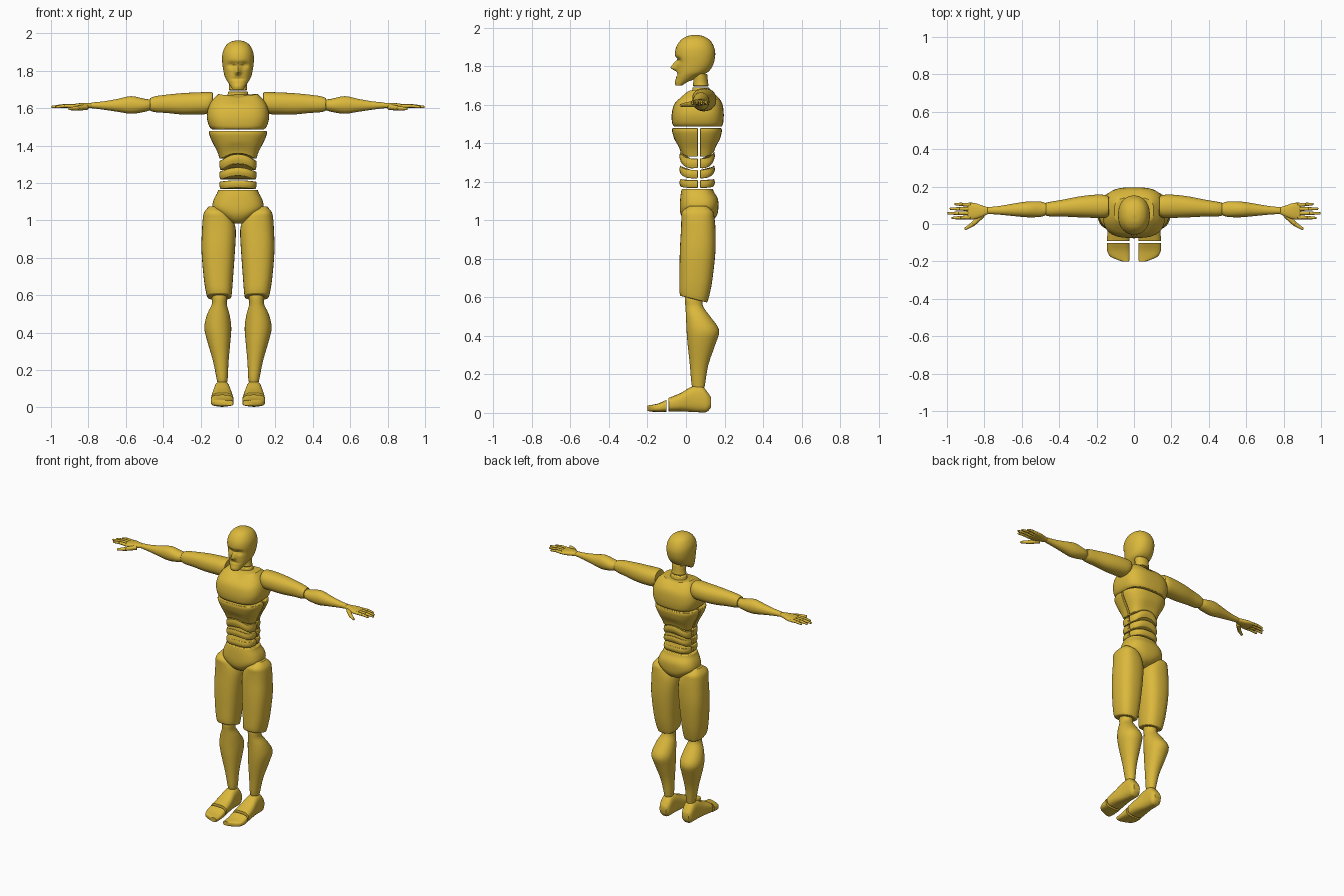
import bpy
import bmesh
from math import cos, sin, tau, exp, radians
from mathutils import Vector

cube = bpy.data.objects.get("Cube")
if cube:
    bpy.data.objects.remove(cube, do_unlink=True)

gold = bpy.data.materials.new("golden_yellow")
gold.use_nodes = True
gold.diffuse_color = (0.71, 0.48, 0.045, 1)
shader = next(n for n in gold.node_tree.nodes if n.type == "BSDF_PRINCIPLED")
shader.inputs["Base Color"].default_value = gold.diffuse_color
shader.inputs["Roughness"].default_value = 0.5

SIDES = (("left", 1), ("right", -1))


def finish(name, bm, bevel=0.005):
    """Turn a bmesh into a smooth shaded object with softened rims."""
    bmesh.ops.recalc_face_normals(bm, faces=bm.faces)
    mesh = bpy.data.meshes.new(name)
    bm.to_mesh(mesh)
    bm.free()
    mesh.materials.append(gold)
    obj = bpy.data.objects.new(name, mesh)
    bpy.context.collection.objects.link(obj)
    bpy.ops.object.select_all(action="DESELECT")
    obj.select_set(True)
    bpy.context.view_layer.objects.active = obj
    bpy.ops.object.shade_smooth_by_angle(angle=radians(40))
    if bevel:
        mod = obj.modifiers.new("soft_rim", "BEVEL")
        mod.width = bevel
        mod.segments = 2
        mod.limit_method = "ANGLE"
        mod.angle_limit = radians(50)
    return obj


def spline(rows, steps):
    """Catmull-Rom interpolation between cross-sections."""
    rows = [Vector(r) / 100 for r in rows]
    out = []
    for i in range(len(rows) - 1):
        b, c = rows[i], rows[i + 1]
        a, d = rows[max(i - 1, 0)], rows[min(i + 2, len(rows) - 1)]
        for k in range(steps):
            t = k / steps
            out.append(b + (c - a) * t / 2 + (a - b * 2.5 + c * 2 - d / 2) * t * t
                       + ((b - c) * 3 + d - a) * t ** 3 / 2)
    return out + [rows[-1]]


def loft(rows, axis="z", power=2.4, side=1, segs=32, steps=3, shift=None):
    """Skin sections (position, low a, high a, low b, high b), in hundredths."""
    bm = bmesh.new()
    rings = []
    for t, a0, a1, b0, b1 in spline(rows, steps):
        ring = []
        for i in range(segs):
            c, s = cos(tau * i / segs), sin(tau * i / segs)
            a = (a0 + a1) / 2 + (a1 - a0) / 2 * abs(c) ** (2 / power) * (1 if c > 0 else -1)
            b = (b0 + b1) / 2 + (b1 - b0) / 2 * abs(s) ** (2 / power) * (1 if s > 0 else -1)
            p = {"z": (a, b, t), "x": (t, a, b), "y": (a, t, b)}[axis]
            v = bm.verts.new(p)
            if shift:
                v.co += Vector(shift(*p))
            v.co.x *= side
            ring.append(v)
        rings.append(ring)
    for lo, hi in zip(rings, rings[1:]):
        for i in range(segs):
            j = (i + 1) % segs
            bm.faces.new((lo[i], lo[j], hi[j], hi[i]))
    bm.faces.new(rings[0])
    bm.faces.new(rings[-1])
    return bm


def sym(rows):
    """Centred sections from (z, half width, front, back)."""
    return [(z, -w, w, y0, y1) for z, w, y0, y1 in rows]


def split(name, bm):
    """Cut a torso block into front and back halves with a gap."""
    for half, sign in (("front", -1), ("back", 1)):
        part = bm.copy()
        geom = part.verts[:] + part.edges[:] + part.faces[:]
        bmesh.ops.bisect_plane(part, geom=geom, plane_co=(0, 0.067 + sign * 0.006, 0),
                               plane_no=(0, sign, 0), clear_inner=True)
        bmesh.ops.holes_fill(part, edges=[e for e in part.edges if e.is_boundary])
        finish(name + "_" + half, part, 0.003)
    bm.free()


def face_shape(x, y, z):
    """Eye sockets, brow, mouth and nose pushed into the face."""
    if y > 0.03:
        return 0, 0, 0
    def blob(cx, cz, rx, rz):
        return exp(-((abs(x) - cx) / rx) ** 2 - ((z - cz) / rz) ** 2)
    push = 0.016 * blob(0.035, 1.83, 0.022, 0.016) + 0.01 * blob(0, 1.835, 0.02, 0.01)
    push += 0.006 * blob(0, 1.757, 0.03, 0.008) - 0.008 * blob(0, 1.715, 0.03, 0.018)
    nose = exp(-(x / 0.013) ** 2) * max(0, 1 - abs(z - 1.79) / (0.045 if z > 1.79 else 0.018))
    return 0, push - 0.034 * nose, 0


# Head and neck
head = sym([(170, 2.8, -5, -1.5), (172, 4.2, -5, 2), (174.5, 5.8, -5, 6.5),
            (177, 7.1, -4.9, 11.5), (181, 8, -5, 14.2), (186, 8.5, -5.7, 15.2),
            (190, 8.1, -5, 14.5), (193.5, 6.4, -2.7, 12.4), (195.5, 3.8, .5, 9), (196.2, 1, 4, 6)])
finish("head", loft(head, power=2.2, segs=64, steps=7, shift=face_shape))
finish("upper_neck", loft(sym([(169.5, 5, 3.6, 11.8), (172, 4.7, 3.8, 11.4), (176, 5, 4, 11)]), power=2))
finish("lower_neck", loft(sym([(163, 6.4, 2.2, 13.5), (166, 5.8, 3, 12.6), (169, 5.2, 3.4, 12)]), power=2))

# Chest, with a dipped collar
chest = sym([(148.7, 14, -6.3, 18.6), (150.5, 15.5, -7.2, 19.3), (155, 16.6, -7.4, 19.6),
             (160, 16, -6.2, 19), (164, 14, -3, 17), (167.5, 10.5, .3, 14.2)])
finish("chest", loft(chest, power=3, segs=48, steps=4, shift=lambda x, y, z: (
    0, 0, -0.02 * max(0, 1 - abs(x) / 0.1) * max(0, (z - 1.62) / 0.055))))


# Rib block and waist blocks, each arched over the belly
def arch(height, start, span):
    return lambda x, y, z: (0, 0, height * max(0, 1 - (x / 0.09) ** 2)
                            * min(1, max(0, (start - z) / span)))


ribs = sym([(133, 9.8, -3, 14.7), (137, 11.2, -4.2, 15.8), (142, 13.8, -6, 17.6),
            (146, 15.4, -7.2, 18.6), (147.8, 15.3, -7, 18.4)])
split("ribs", loft(ribs, power=2.8, segs=48, shift=arch(0.03, 1.42, 0.08)))
for name, low, high, lift in (("upper_waist", 127, 132, .036), ("middle_waist", 121.8, 126.2, .022),
                              ("lower_waist", 116.8, 120.8, .006)):
    mid = (low + high) / 2
    block = sym([(low, 9.4, -2.8, 14.2), (mid, 10, -3.4, 15), (high, 9.7, -3, 14.6)])
    split(name, loft(block, power=2.8, segs=48, shift=arch(lift, 2, .1)))

# Pelvis
pelvis = sym([(98.2, 2.6, 2, 10), (100, 5.6, -.8, 14), (103, 10, -2.7, 16.2), (106.5, 13.6, -3.2, 16.8),
              (111, 13, -3, 16.6), (114.5, 11.2, -2.6, 14.6), (116.3, 10.6, -2.2, 14)])
finish("pelvis", loft(pelvis, power=2.6, segs=48))

# Section tables for the limbs, given for the +x side
THIGH = [(59, 3.6, 16.4, -3, 11), (62, 3.2, 17.2, -3.4, 12), (70, 2.6, 18.4, -3.4, 13.8),
         (84, 1.6, 19.5, -3.2, 15.3), (95, 1.2, 19.2, -2.6, 15.3), (101, 3, 18.8, -2.4, 14.8),
         (104.5, 6, 18, -2, 14), (107.5, 10, 15.5, 2, 10.5)]
SHIN = [(13, 6, 11, 3.5, 9.5), (15.5, 5.5, 11.5, 2.8, 10), (25, 5, 13.4, 2, 11.6),
        (36, 4, 16.6, .8, 15.4), (43, 3.6, 18, .3, 17.2), (50, 4.6, 16.4, 0, 12.6),
        (55, 6, 14, -.3, 9), (59, 5.8, 13.8, -.6, 8.4), (63, 7, 12.6, 0, 7)]
FOOT = [(13, 6.2, 11, 3, 8), (11, 4.8, 12.2, .6, 11), (8, 4.4, 12.6, .3, 14),
        (3, 4, 13, .5, 13.6), (-3, 3, 14, .8, 10.2), (-9, 2.4, 14.5, .6, 7.8)]
TOES = [(-10.2, 2.4, 14.5, .5, 6.8), (-14, 2.3, 14.4, .5, 5), (-17.5, 2.3, 12.5, .6, 4.2),
        (-20, 2.6, 6.5, 1, 3.8)]
UPPER_ARM = [(13.5, 4.5, 14.5, 159, 168.4), (16, 3.2, 15.6, 157, 168.6), (22, 3.3, 15.6, 156.6, 168.4),
             (30, 3.6, 14.6, 156.6, 168), (38, 4, 13, 157.4, 167.2), (44, 4, 12, 157.8, 166.4),
             (47, 4.4, 11.4, 158.6, 165.4)]
FOREARM = [(46.5, 5, 10.8, 159, 164.6), (50, 3.8, 12, 158, 165), (57, 3.6, 12, 157, 166.4),
           (64, 4.2, 11, 158, 165), (72, 5, 9.6, 159.2, 163.6), (78.5, 5.4, 9, 160, 163)]
HAND = [(77.5, 5.6, 8.8, 160.2, 162.8), (81, 4, 9.8, 159.8, 162.8), (85, 2.6, 11.2, 159.6, 162.6),
        (89, 2.4, 11.4, 159.8, 162)]


def bone(name, side, p, q, r0, r1):
    """Tapered finger segment between two points."""
    p, q = (Vector((v[0] * side, v[1], v[2])) for v in (p, q))
    bm = bmesh.new()
    bmesh.ops.create_cone(bm, cap_ends=True, segments=12, radius1=r0, radius2=r1, depth=(q - p).length)
    turn = (q - p).to_track_quat("Z", "Y")
    for v in bm.verts:
        v.co = turn @ v.co + (p + q) / 2
    finish(name, bm, 0.003)


for label, side in SIDES:
    # Leg
    finish(label + "_thigh", loft(THIGH, side=side, power=2.5, shift=lambda x, y, z: (
        0, 0, -0.25 * (y - 0.04) * max(0, 1 - (z - 0.59) / 0.12))))
    finish(label + "_shin", loft(SHIN, side=side, power=2.1))
    finish(label + "_foot", loft(FOOT, "y", 2.7, side))
    finish(label + "_toes", loft(TOES, "y", 3, side))
    # Arm
    finish(label + "_upper_arm", loft(UPPER_ARM, "x", 2.2, side))
    finish(label + "_forearm", loft(FOREARM, "x", 2.1, side))
    finish(label + "_hand", loft(HAND, "x", 2.5, side))
    # Fingers, from the little finger forward
    for i, tip in enumerate((0.96, 0.985, 0.998, 0.975)):
        y0 = 0.102 - i * 0.022
        y1 = 0.107 - i * 0.025
        mid = (0.88 + tip) / 2
        name = f"{label}_finger_{i + 1}"
        bone(name + "_base", side, (0.875, y0, 1.61), (mid, (y0 + y1) / 2, 1.612), 0.011, 0.009)
        bone(name + "_tip", side, (mid - .003, (y0 + y1) / 2, 1.612), (tip, y1, 1.606), 0.0095, 0.006)
    bone(label + "_thumb_base", side, (0.81, 0.05, 1.605), (0.86, 0, 1.6), 0.016, 0.012)
    bone(label + "_thumb_tip", side, (0.857, 0.002, 1.6), (0.905, -0.028, 1.596), 0.0125, 0.007)
